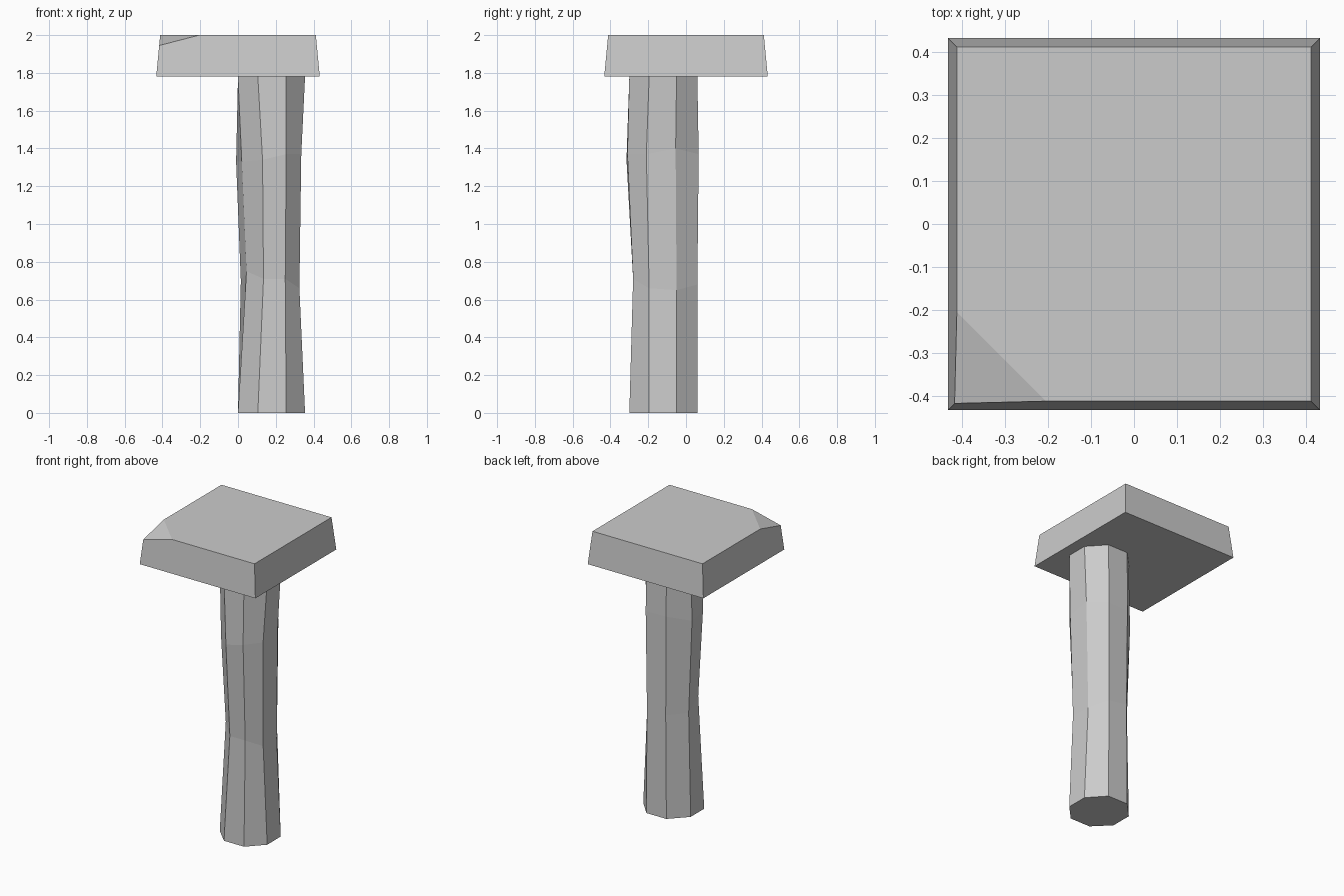
import bpy, bmesh
from mathutils import Vector

if "Cube" in bpy.data.objects:
    bpy.data.objects.remove(bpy.data.objects["Cube"])


def finish(bm, name):
    bmesh.ops.recalc_face_normals(bm, faces=bm.faces)
    mesh = bpy.data.meshes.new(name)
    bm.to_mesh(mesh)
    bm.free()
    obj = bpy.data.objects.new(name, mesh)
    bpy.context.collection.objects.link(obj)
    return obj


# Post: octagonal rings lofted upward, the two middle ones roughly hewn
def end_ring(z):
    xy = [(.105, -.30), (.255, -.30), (.355, -.195), (.355, -.05),
          (.255, .06), (.105, .06), (0, -.05), (0, -.195)]
    return [(x, y, z) for x, y in xy]


lower = [(.135, -.28, .71), (.25, -.28, .71), (.325, -.195, .66), (.325, -.05, .65),
         (.25, .06, .68), (.11, .06, .70), (.015, -.05, .70), (.045, -.195, .75)]
upper = [(.13, -.315, 1.34), (.255, -.31, 1.37), (.335, -.21, 1.37), (.335, -.055, 1.40),
         (.255, .067, 1.37), (.105, .062, 1.37), (-.01, -.05, 1.33), (.02, -.21, 1.33)]

bm = bmesh.new()
rings = [[bm.verts.new(p) for p in ring]
         for ring in (end_ring(0), lower, upper, end_ring(1.78))]
for a, b in zip(rings, rings[1:]):
    for i in range(8):
        j = (i + 1) % 8
        bm.faces.new((a[i], a[j], b[j], b[i]))
bm.faces.new(rings[0][::-1])
bm.faces.new(rings[-1])
finish(bm, "post")

# Cap slab: slightly tapered block
bm = bmesh.new()
bmesh.ops.create_cube(bm, size=2)
for v in bm.verts:
    half, z = (.412, 2.0) if v.co.z > 0 else (.433, 1.78)
    v.co = (v.co.x * half, v.co.y * half, z)

# Chipped front-left corner of the slab
p = Vector((-.417, -.417, 1.945))
q = Vector((-.412, -.205, 2.0))
r = Vector((-.205, -.412, 2.0))
normal = (q - p).cross(r - p)
if normal.z < 0:
    normal.negate()
cut = bmesh.ops.bisect_plane(bm, geom=bm.verts[:] + bm.edges[:] + bm.faces[:],
                             plane_co=p, plane_no=normal, clear_outer=True)
edges = [e for e in cut["geom_cut"] if isinstance(e, bmesh.types.BMEdge)]
bmesh.ops.contextual_create(bm, geom=edges)
finish(bm, "cap_slab")
